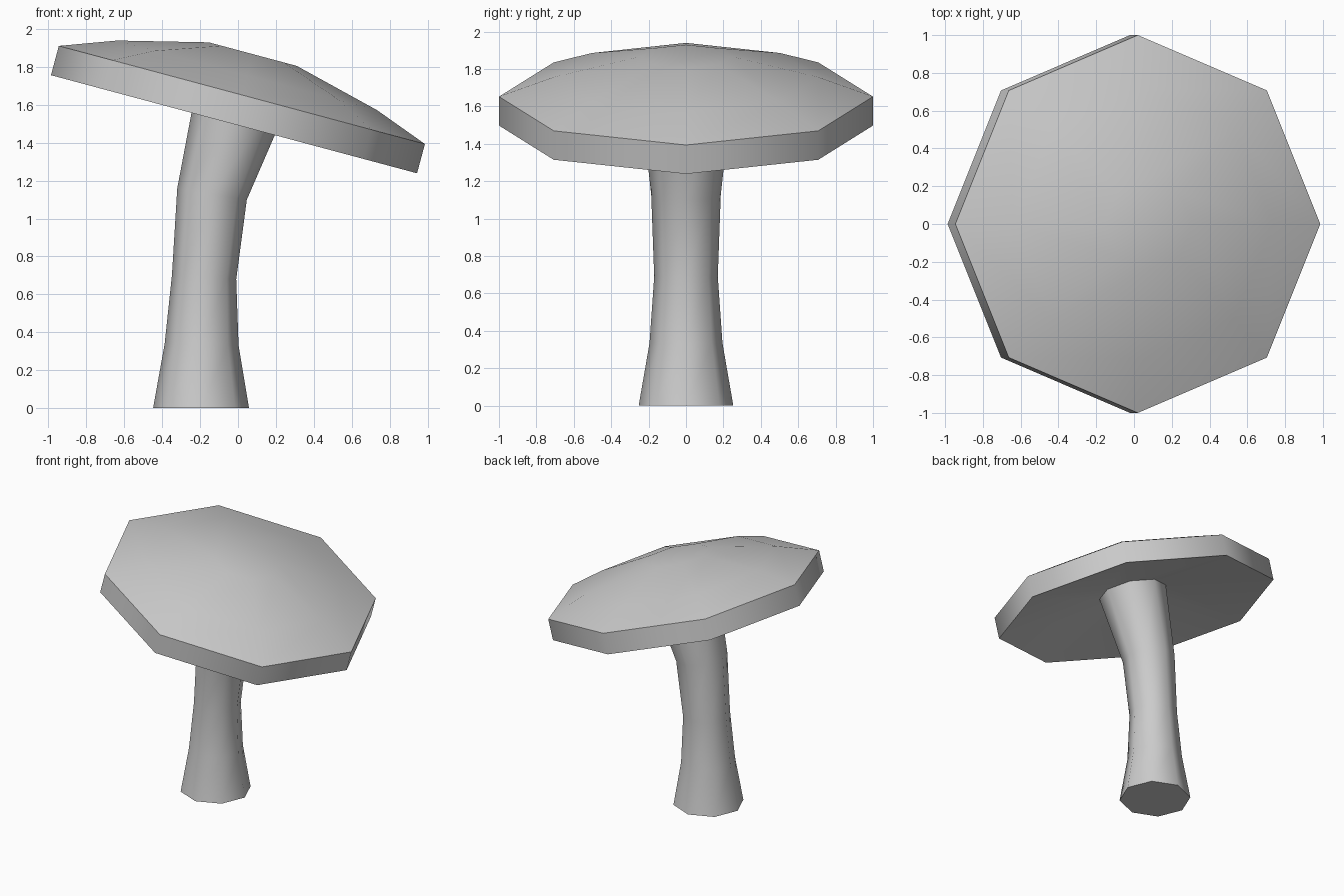
import bpy, bmesh, math
from mathutils import Matrix, Vector

SIDES = 8
TILT = 15

cube = bpy.data.objects.get("Cube")
if cube:
    bpy.data.objects.remove(cube, do_unlink=True)

grey = bpy.data.materials.new("mid_grey")
grey.use_nodes = True
grey.diffuse_color = (0.6, 0.6, 0.6, 1)
grey.node_tree.nodes["Principled BSDF"].inputs["Base Color"].default_value = (0.6, 0.6, 0.6, 1)


def loft(name, rings, close_bottom=False, close_top=False):
    """Skin rings given as (x, z, radius, tilt in degrees)."""
    bm = bmesh.new()
    loops = []
    for x, z, radius, tilt in rings:
        place = Matrix.Translation((x, 0, z)) @ Matrix.Rotation(math.radians(tilt), 4, 'Y')
        angles = [2 * math.pi * i / SIDES for i in range(SIDES)]
        loops.append([bm.verts.new(place @ Vector((radius * math.cos(a), radius * math.sin(a), 0)))
                      for a in angles])
    for low, high in zip(loops, loops[1:]):
        for i in range(SIDES):
            j = (i + 1) % SIDES
            bm.faces.new((low[i], low[j], high[j], high[i]))
    if close_bottom:
        bm.faces.new(loops[0][::-1])
    if close_top:
        bm.faces.new(loops[-1])
    mesh = bpy.data.meshes.new(name)
    bm.to_mesh(mesh)
    bm.free()
    mesh.materials.append(grey)
    obj = bpy.data.objects.new(name, mesh)
    bpy.context.collection.objects.link(obj)
    bpy.ops.object.select_all(action='DESELECT')
    obj.select_set(True)
    bpy.context.view_layer.objects.active = obj
    bpy.ops.object.shade_smooth_by_angle(angle=math.radians(50))


# Cap rings as (height along the tilted axis, radius): hollow underside, rim, dome
base = Vector((-0.021, 0, 1.498))
axis = Vector((math.sin(math.radians(TILT)), 0, math.cos(math.radians(TILT))))
profile = [(0.13, 0.242), (0, 1), (0.16, 1), (0.267, 0.71), (0.383, 0.24)]
cap_rings = [((base + axis * h).x, (base + axis * h).z, r, TILT) for h, r in profile]
loft("cap", cap_rings, close_top=True)

# Stem: flared foot, slim waist, bending up to meet the inner edge of the cap
loft("stem", [(-0.195, 0, 0.253, 0), (-0.192, 0.335, 0.195, 1.5), (-0.179, 0.69, 0.17, 3.5),
              (-0.137, 1.13, 0.186, 9.5), cap_rings[0]], close_bottom=True)
